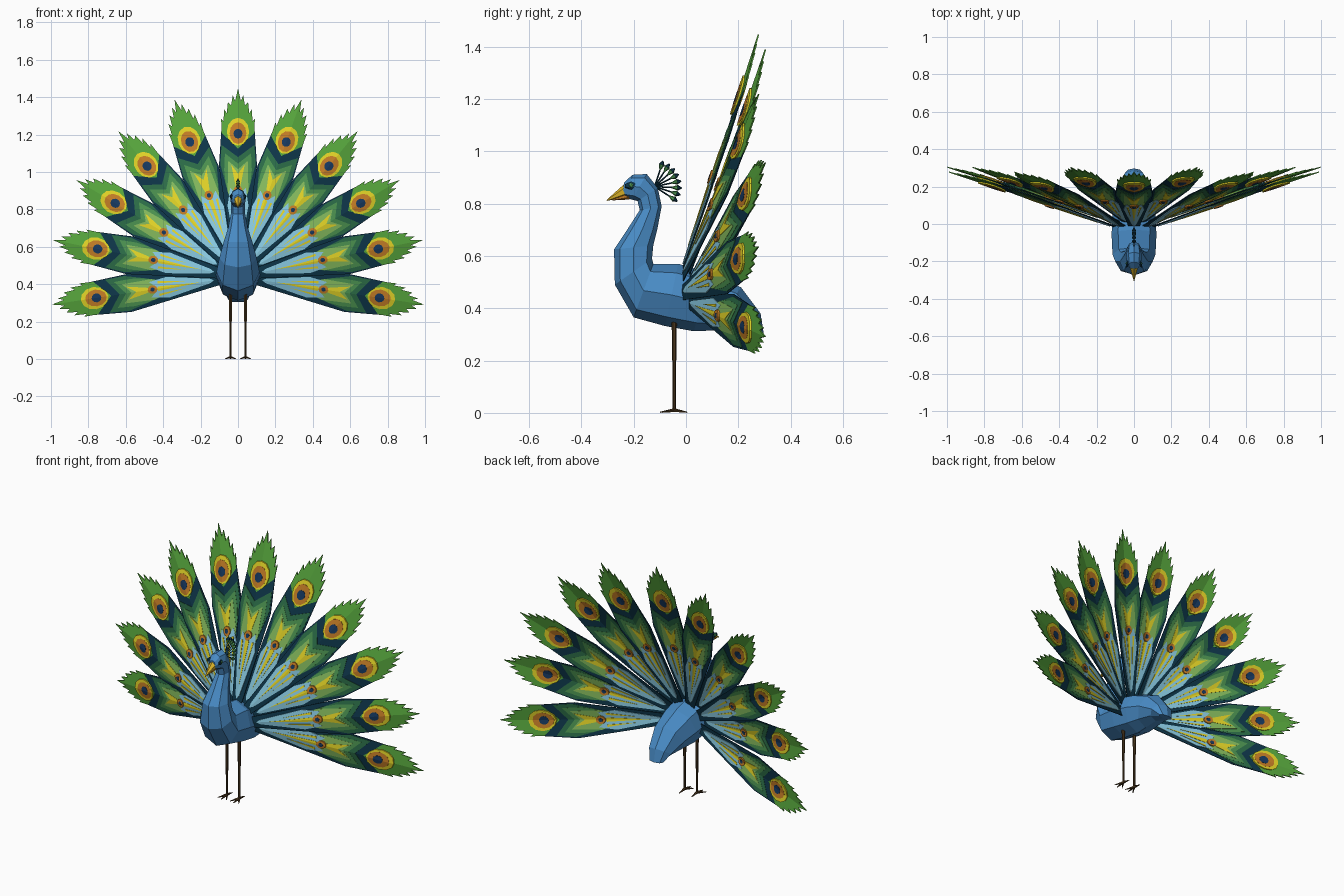
import bpy, bmesh
from math import sin, cos, pi, radians
from mathutils import Vector, Matrix

if "Cube" in bpy.data.objects:
    bpy.data.objects.remove(bpy.data.objects["Cube"])

COLORS = {"blue": "4A8AC4", "navy": "15384A", "tip_green": "56A23E", "dark_green": "2F6B48",
          "mid_green": "4C8F50", "light_green": "82B65C", "yellow": "DFD02B", "orange": "C07A2A",
          "sky": "86C6DE", "pupil": "1C3A5E", "brown": "4A3822", "beak": "D9B02C"}
MATS = {}
for name, h in COLORS.items():
    m = bpy.data.materials.new(name)
    rgb = [(int(h[i:i + 2], 16) / 255) ** 2.2 for i in (0, 2, 4)]
    m.diffuse_color = (*rgb, 1)
    m.use_nodes = True
    m.node_tree.nodes["Principled BSDF"].inputs["Base Color"].default_value = m.diffuse_color
    MATS[name] = m


def finish(bm, name, colors):
    bmesh.ops.recalc_face_normals(bm, faces=bm.faces)
    me = bpy.data.meshes.new(name)
    bm.to_mesh(me)
    bm.free()
    for c in colors:
        me.materials.append(MATS[c])
    ob = bpy.data.objects.new(name, me)
    bpy.context.collection.objects.link(ob)
    return ob


def rod(bm, p, q, r1, r2, n=6, mat=0):
    p, q = Vector(p), Vector(q)
    d = q - p
    mx = Matrix.Translation((p + q) / 2) @ d.to_track_quat('Z', 'Y').to_matrix().to_4x4()
    old = set(bm.faces)
    bmesh.ops.create_cone(bm, cap_ends=True, segments=n, radius1=r1, radius2=r2,
                          depth=d.length, matrix=mx)
    for f in set(bm.faces) - old:
        f.material_index = mat


# Body, neck and head: rings as (back y, z), (belly y, z), half width
rings = [((.297, .305), (.255, .31), .045), ((.285, .38), (.19, .32), .07),
         ((.21, .48), (.10, .315), .095), ((.09, .535), (.03, .312), .113),
         ((-.03, .57), (-.08, .332), .12), ((-.125, .57), (-.20, .365), .115),
         ((-.13, .59), (-.272, .49), .10), ((-.125, .64), (-.275, .625), .075),
         ((-.11, .70), (-.225, .70), .053), ((-.093, .79), (-.177, .775), .037),
         ((-.108, .86), (-.185, .81), .038), ((-.15, .913), (-.205, .815), .042),
         ((-.205, .91), (-.225, .82), .036), ((-.237, .88), (-.242, .83), .02)]
bm = bmesh.new()
loops = []
for a, b, w in rings:
    a, b = Vector((0, *a)), Vector((0, *b))
    c, h = (a + b) / 2, (a - b) / 2
    loops.append([bm.verts.new(c + h * cos(i * pi / 4) + Vector((w * sin(i * pi / 4), 0, 0)))
                  for i in range(8)])
for l0, l1 in zip(loops, loops[1:]):
    for i in range(8):
        j = (i + 1) % 8
        bm.faces.new((l0[i], l0[j], l1[j], l1[i]))
bm.faces.new(loops[0])
bm.faces.new(loops[-1])
finish(bm, "body", ["blue"])

# Beak
bm = bmesh.new()
rod(bm, (0, -.225, .852), (0, -.303, .812), .025, .002, 6)
rod(bm, (0, -.22, .832), (0, -.282, .814), .017, .002, 6, 1)
finish(bm, "beak", ["beak", "orange"])

# Eyes: dark patch with a small bead
bm = bmesh.new()
for s in (-1, 1):
    for x, y, z, size, mat in ((.034, -.208, .868, (.008, .03, .016), 0),
                               (.040, -.210, .870, (.005, .009, .009), 1)):
        old = set(bm.faces)
        mx = Matrix.Translation((s * x, y, z)) @ Matrix.Rotation(s * .25, 4, 'Z') @ Matrix.Diagonal((*size, 1))
        bmesh.ops.create_icosphere(bm, subdivisions=1, radius=1, matrix=mx)
        for f in set(bm.faces) - old:
            f.material_index = mat
finish(bm, "eyes", ["navy", "mid_green"])

# Crest: fan of stalks with drop-shaped tips
bm = bmesh.new()
for i in range(8):
    t = radians(72 - 15 * i)
    d = Vector((0, cos(t), sin(t)))
    o = Vector((0, -.12, .865))
    rod(bm, o, o + d * .08, .003, .003, 4, 0)
    rod(bm, o + d * .065, o + d * .088, .002, .011, 6, 1)
    rod(bm, o + d * .088, o + d * .104, .011, .002, 6, 0)
finish(bm, "crest", ["navy", "mid_green"])

# Legs and feet
for s, side in ((-1, "left"), (1, "right")):
    bm = bmesh.new()
    x, y = s * .04, -.045
    rod(bm, (x, y, .008), (x, y, .20), .006, .007)
    rod(bm, (x, y, .20), (x, y, .36), .008, .010)
    for dx, dy in ((-.028, -.045), (0, -.055), (.028, -.045), (0, .05)):
        rod(bm, (x, y, .010), (x + dx, y + dy, .002), .008, .002, 5)
    finish(bm, side + "_leg", ["brown"])


# Tail feathers: nested half outlines as (distance along, half width)
def disc(r, a, b):
    return [(r - a * cos(i * pi / 6), b * sin(i * pi / 6)) for i in range(7)]


LAYERS = [
    ("navy", [(.06, 0), (.08, .026), (.59, .102), (.80, .088), (.75, 0)]),
    ("tip_green", [(.685, 0), (.77, .088), (.845, .090), (.83, .077), (.895, .075), (.875, .060),
                   (.935, .054), (.915, .037), (.97, .028), (.94, .015), (1.007, 0)]),
    ("dark_green", [(.25, 0), (.54, .078), (.60, .094), (.705, .088), (.64, 0)]),
    ("mid_green", [(.28, 0), (.50, .066), (.57, .074), (.66, .070), (.605, 0)]),
    ("light_green", [(.30, 0), (.46, .056), (.53, .054), (.62, .052), (.575, 0)]),
    ("sky", [(.13, 0), (.15, .012), (.38, .056), (.475, .042), (.43, 0)]),
    ("yellow", [(.44, 0), (.50, .016), (.60, .036), (.55, 0)]),
    ("yellow", [(.20, 0), (.43, .012), (.44, 0)]),
    ("yellow", [(.28, .018), (.43, .040), (.43, .028)]),
    ("yellow", disc(.775, .075, .060)),
    ("orange", disc(.768, .058, .045)),
    ("pupil", disc(.765, .026, .024)),
    ("orange", disc(.462, .026, .023)),
    ("pupil", disc(.462, .012, .011)),
]
PALETTE = ["navy", "tip_green", "dark_green", "mid_green", "light_green", "sky",
           "yellow", "orange", "pupil"]
for k in range(-5, 6):
    ang = radians(19.7 * k)
    back = .026 * (k % 2)
    bm = bmesh.new()

    def place(r, u, t):
        return bm.verts.new((r * sin(ang) + u * cos(ang),
                             -.05 + .325 * r + .15 * abs(u) + back + t,
                             .44 + r * cos(ang) - u * sin(ang)))

    for i, (color, pts) in enumerate(LAYERS):
        t = .002 + .0009 * i
        for s in (-1, 1):
            front = [place(r, s * u, -t) for r, u in pts]
            rear = [place(r, s * u, t) for r, u in pts]
            faces = [bm.faces.new(front), bm.faces.new(rear[::-1])]
            for a in range(len(pts)):
                b = (a + 1) % len(pts)
                if pts[a][1] > 1e-6 or pts[b][1] > 1e-6:
                    faces.append(bm.faces.new((front[a], rear[a], rear[b], front[b])))
            for f in faces:
                f.material_index = PALETTE.index(color)
    bmesh.ops.remove_doubles(bm, verts=bm.verts, dist=1e-5)
    finish(bm, f"tail_feather_{k + 6}", PALETTE)
